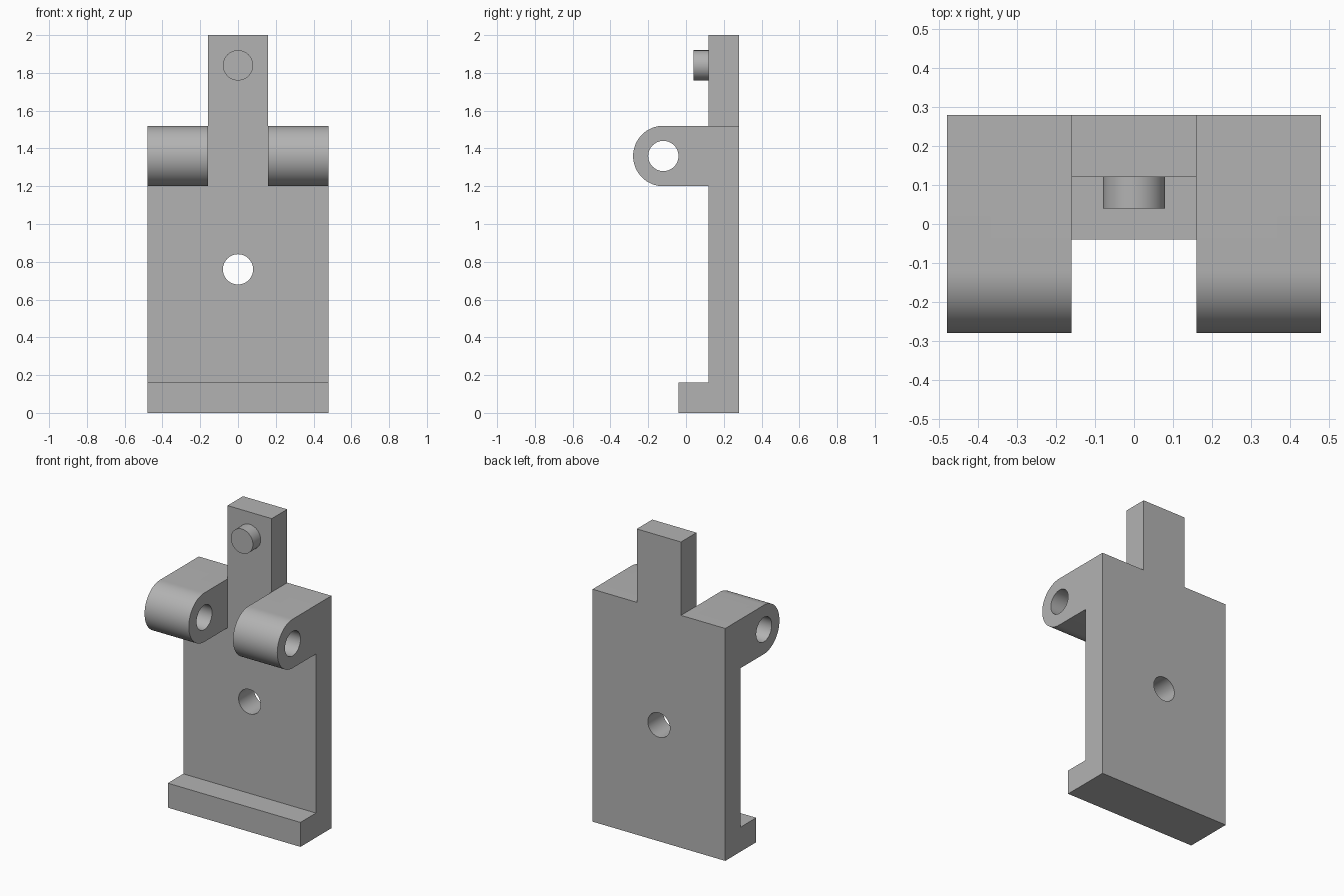
import bpy, bmesh, math
from mathutils import Vector

cube = bpy.data.objects.get("Cube")
if cube:
    bpy.data.objects.remove(cube, do_unlink=True)

grey = bpy.data.materials.new("plain grey")
grey.use_nodes = True
colour = (0.45, 0.45, 0.45, 1)
grey.diffuse_color = colour
grey.node_tree.nodes["Principled BSDF"].inputs["Base Color"].default_value = colour


def extrude(name, points, direction):
    """Solid made by sweeping a flat outline along a direction."""
    bm = bmesh.new()
    face = bm.faces.new([bm.verts.new(p) for p in points])
    swept = bmesh.ops.extrude_face_region(bm, geom=[face], use_keep_orig=True)
    moved = [g for g in swept["geom"] if isinstance(g, bmesh.types.BMVert)]
    bmesh.ops.translate(bm, verts=moved, vec=Vector(direction))
    bmesh.ops.recalc_face_normals(bm, faces=bm.faces)
    mesh = bpy.data.meshes.new(name)
    bm.to_mesh(mesh)
    bm.free()
    mesh.materials.append(grey)
    obj = bpy.data.objects.new(name, mesh)
    bpy.context.collection.objects.link(obj)
    return obj


def arc(a, b, r, start, end, steps):
    """Points of an arc in a plane, angles in degrees."""
    angles = [math.radians(start + (end - start) * i / steps) for i in range(steps + 1)]
    return [(a + r * math.cos(t), b + r * math.sin(t)) for t in angles]


def combine(target, tool, operation):
    """Apply a boolean and discard the tool."""
    mod = target.modifiers.new(operation.title(), "BOOLEAN")
    mod.operation, mod.solver, mod.object = operation, "EXACT", tool
    tool.hide_render = True
    bpy.context.view_layer.objects.active = target
    bpy.ops.object.modifier_apply(modifier=mod.name)
    bpy.data.objects.remove(tool, do_unlink=True)


def finish(obj):
    """Merge flat regions, then smooth the round surfaces only."""
    bm = bmesh.new()
    bm.from_mesh(obj.data)
    bmesh.ops.remove_doubles(bm, verts=bm.verts, dist=0.0001)
    bmesh.ops.dissolve_limit(bm, angle_limit=0.01, verts=bm.verts, edges=bm.edges)
    bm.to_mesh(obj.data)
    bm.free()
    bpy.ops.object.select_all(action="DESELECT")
    obj.select_set(True)
    bpy.context.view_layer.objects.active = obj
    bpy.ops.object.shade_smooth_by_angle(angle=math.radians(30))


half, neck, front, back = 0.48, 0.16, 0.12, 0.28
shoulder, top = 1.52, 2.0

# Back plate with its narrow upper tongue
side = [(half, 0), (half, shoulder), (neck, shoulder), (neck, top)]
outline = side + [(-x, z) for x, z in reversed(side)]
body = extrude("back_plate", [(x, front, z) for x, z in outline], (0, back - front, 0))

# Foot ledge along the bottom
ledge = [(-0.04, 0), (0.2, 0), (0.2, 0.16), (-0.04, 0.16)]
combine(body, extrude("foot_ledge", [(-half, y, z) for y, z in ledge], (2 * half, 0, 0)), "UNION")

# Rounded hinge lugs on both sides of the tongue
lug_y, lug_z, lug_r, bore_r = -0.12, 1.36, 0.16, 0.08
lug = [(0.2, shoulder)] + arc(lug_y, lug_z, lug_r, 90, 270, 32) + [(0.2, lug_z - lug_r)]
for x in (-half, neck):
    combine(body, extrude("hinge_lug", [(x, y, z) for y, z in lug], (half - neck, 0, 0)), "UNION")

# Hinge bore and screw hole
bore = arc(lug_y, lug_z, bore_r, 0, 360, 48)[:-1]
combine(body, extrude("hinge_bore", [(-1, y, z) for y, z in bore], (2, 0, 0)), "DIFFERENCE")
hole = arc(0, 0.76, bore_r, 0, 360, 48)[:-1]
combine(body, extrude("screw_hole", [(x, -1, z) for x, z in hole], (0, 2, 0)), "DIFFERENCE")
finish(body)

# Round peg near the top of the tongue
peg_ring = arc(0, 1.84, bore_r, 0, 360, 48)[:-1]
peg = extrude("round_peg", [(x, 0.04, z) for x, z in peg_ring], (0, front - 0.04, 0))
finish(peg)
